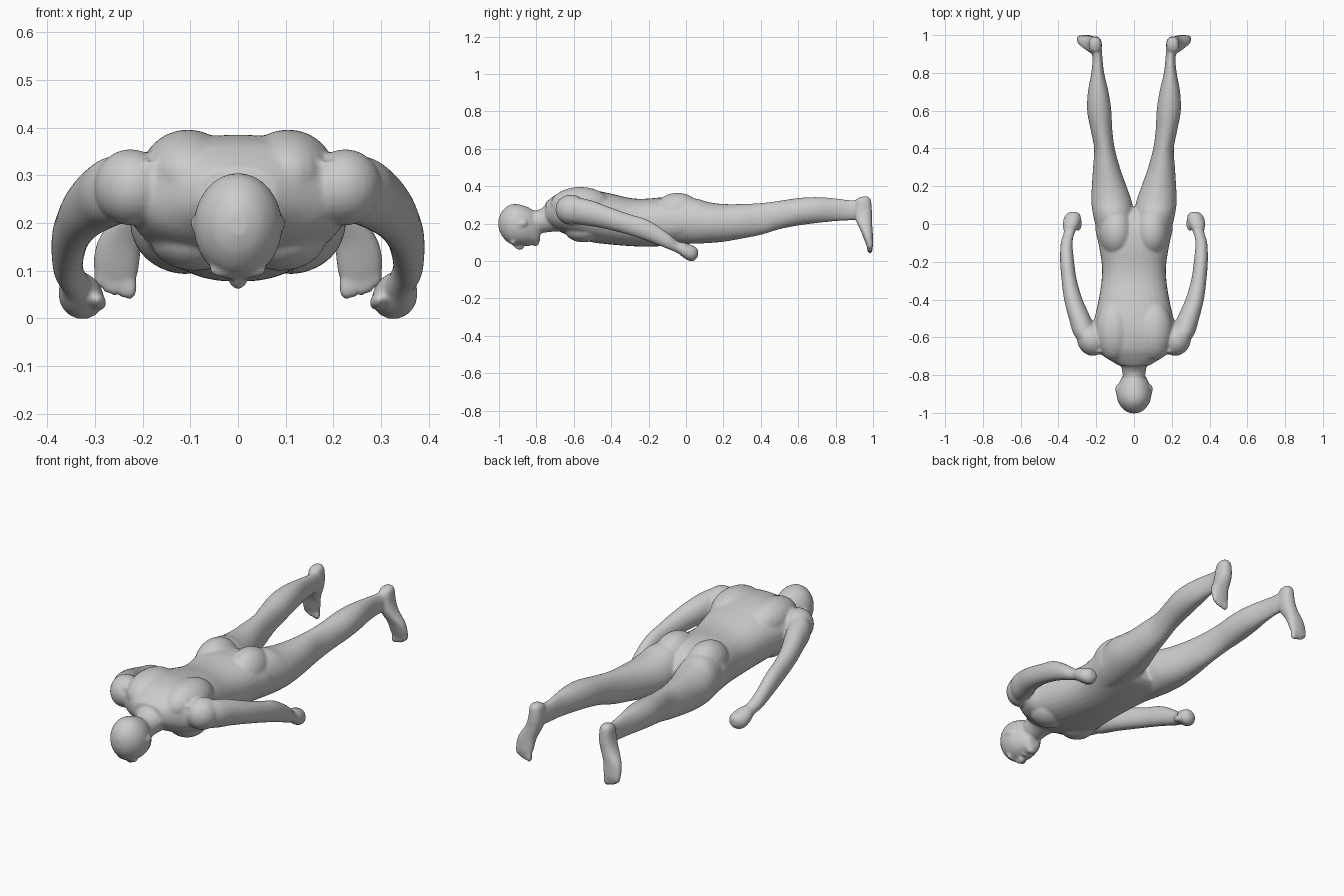
import bpy, bmesh, math
from mathutils import Matrix, Vector

bm = bmesh.new()


def spline(rows, steps=4):
    """Catmull-Rom interpolation of section rows."""
    out = []
    for i in range(len(rows) - 1):
        p = [rows[max(i - 1, 0)], rows[i], rows[i + 1], rows[min(i + 2, len(rows) - 1)]]
        for k in range(steps):
            t = k / steps
            out.append([0.5 * (2 * b + (c - a) * t + (2 * a - 5 * b + 4 * c - d) * t * t
                               + (3 * b - a - 3 * c + d) * t ** 3) for a, b, c, d in zip(*p)])
    return out + [list(rows[-1])]


def loft(rows, side=1, along="y", power=2.0, n=32):
    """Skin of rounded sections; row = (position, xmin, xmax, other min, other max)."""
    rings = []
    for pos, x0, x1, w0, w1 in spline(rows):
        ring = []
        for k in range(n):
            a = 2 * math.pi * k / n
            c, s = math.cos(a), math.sin(a)
            x = (x0 + x1) / 2 + (x1 - x0) / 2 * math.copysign(abs(c) ** (2 / power), c)
            w = (w0 + w1) / 2 + (w1 - w0) / 2 * math.copysign(abs(s) ** (2 / power), s)
            ring.append(bm.verts.new((side * x, pos, w) if along == "y" else (side * x, w, pos)))
        rings.append(ring)
    for a, b in zip(rings, rings[1:]):
        for k in range(n):
            bm.faces.new((a[k], a[(k + 1) % n], b[(k + 1) % n], b[k]))
    bm.faces.new(rings[0])
    bm.faces.new(rings[-1])


def blob(centre, radii, rot=(0, 0, 0), side=1):
    m = Matrix.Translation(Vector(centre))
    for ang, ax in zip(rot, "XYZ"):
        m = m @ Matrix.Rotation(math.radians(ang), 4, ax)
    m = Matrix.Diagonal((side, 1, 1, 1)) @ m @ Matrix.Diagonal((*radii, 1))
    bmesh.ops.create_uvsphere(bm, u_segments=24, v_segments=14, radius=1, matrix=m)


# torso
loft([(-.75, -.08, .08, .21, .315), (-.71, -.145, .145, .18, .345), (-.66, -.21, .21, .15, .372),
      (-.58, -.235, .235, .12, .385), (-.5, -.21, .21, .10, .38), (-.4, -.187, .187, .088, .36),
      (-.3, -.172, .172, .08, .337), (-.22, -.17, .17, .077, .333), (-.12, -.185, .185, .08, .34),
      (-.02, -.205, .205, .088, .33), (.05, -.19, .19, .098, .29), (.09, -.13, .13, .12, .24)], power=2.3)

# neck and head
loft([(-.86, -.05, .05, .16, .27), (-.785, -.062, .062, .15, .275), (-.73, -.075, .075, .155, .32),
      (-.67, -.11, .11, .16, .355)])
loft([(-1.002, -.018, .018, .175, .225), (-.985, -.052, .052, .135, .265), (-.95, -.08, .08, .098, .297),
      (-.91, -.092, .092, .085, .305), (-.87, -.089, .089, .083, .297), (-.83, -.074, .074, .086, .28),
      (-.80, -.056, .056, .088, .25), (-.78, -.035, .035, .105, .21)])

# face
blob((0, -.895, .082), (.014, .03, .021), (-20, 0, 0))
blob((0, -.878, .077), (.021, .011, .014))
blob((0, -.846, .086), (.025, .012, .009))
blob((0, -.805, .093), (.026, .018, .014))

for s in (1, -1):
    blob((.033, -.925, .096), (.03, .012, .011), (0, -12, 0), s)      # brow
    blob((.089, -.875, .2), (.01, .028, .018), (15, 0, 0), s)         # ear

    # back, chest and seat muscles
    blob((.105, -.565, .30), (.10, .16, .096), (0, 0, 0), s)
    blob((.09, -.55, .17), (.095, .10, .07), (0, 0, 0), s)
    blob((.093, -.045, .255), (.092, .13, .11), (0, 0, 0), s)

    # shoulder and arm
    blob((.225, -.615, .275), (.075, .085, .08), (0, 0, -25), s)
    loft([(-.68, .15, .22, .23, .33), (-.6, .19, .31, .20, .342), (-.5, .228, .345, .185, .322),
          (-.4, .272, .37, .165, .285), (-.3, .302, .383, .138, .25), (-.2, .317, .391, .105, .218),
          (-.1, .325, .388, .065, .153), (-.045, .313, .372, .042, .107), (-.005, .29, .377, .012, .098),
          (.03, .28, .372, -.002, .085), (.052, .288, .358, .008, .075), (.064, .305, .34, .025, .06)], s)
    blob((.292, -.005, .035), (.016, .035, .016), (-15, 0, 10), s)    # thumb

    # leg
    loft([(-.1, .01, .18, .10, .32), (.04, .003, .215, .093, .335), (.12, .012, .226, .096, .315),
          (.2, .04, .223, .103, .305), (.3, .075, .217, .12, .305), (.4, .102, .211, .14, .31),
          (.5, .115, .23, .17, .322), (.6, .12, .248, .19, .337), (.7, .135, .244, .203, .342),
          (.8, .158, .226, .213, .335), (.88, .167, .22, .217, .326), (.95, .172, .236, .22, .33)], s)

    # foot
    loft([(.345, .19, .22, .945, .972), (.328, .175, .236, .91, .988), (.27, .17, .243, .90, .994),
          (.22, .178, .26, .907, .994), (.16, .2, .295, .935, .998), (.11, .207, .303, .954, 1.001),
          (.08, .213, .295, .966, 1.001)], s, along="z", power=2.4)
    for k in range(5):                                                # toes
        blob((.226 + .0165 * k, .983, .068 + .003 * k * k / 2), (.015 if k == 0 else .01, .016, .029),
             (0, 0, 0), s)

bmesh.ops.recalc_face_normals(bm, faces=bm.faces[:])
mesh = bpy.data.meshes.new("body")
bm.to_mesh(mesh)
bm.free()
body = bpy.data.objects.new("body", mesh)
bpy.context.collection.objects.link(body)

# fuse all parts into one smooth skin
remesh = body.modifiers.new("fuse", "REMESH")
remesh.mode = "VOXEL"
remesh.voxel_size = 0.007
remesh.use_smooth_shade = True
smooth = body.modifiers.new("soften", "SMOOTH")
smooth.factor = 0.5
smooth.iterations = 6
